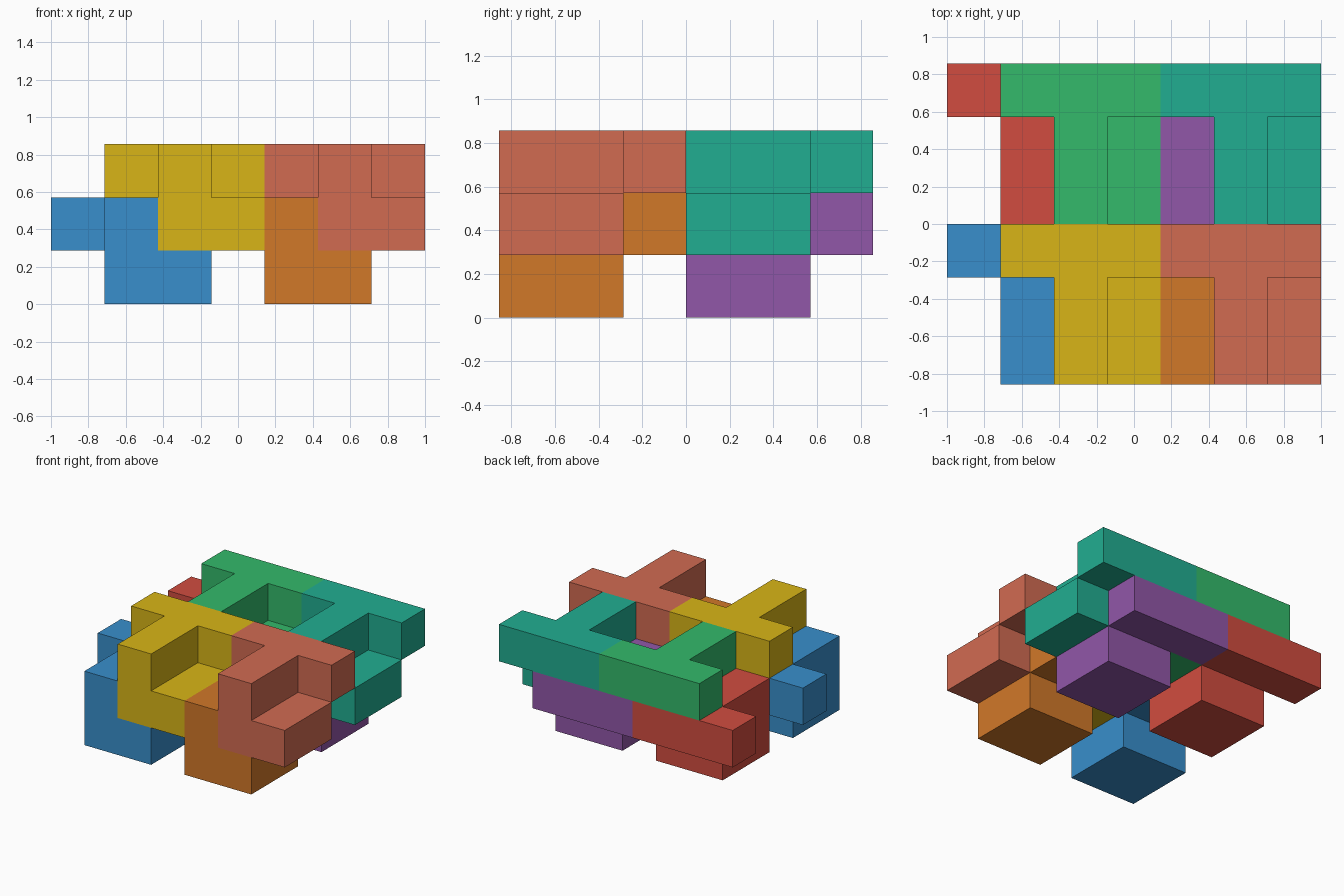
import bpy, bmesh
from mathutils import Color, Vector

if "Cube" in bpy.data.objects:
    bpy.data.objects.remove(bpy.data.objects["Cube"])

U = 2 / 7                                   # edge of one cube cell
ORIGIN = Vector((-1, -3 * U, 0))

# One puzzle piece: T-shaped top (bar and stem) over a 2 x 2 foot
CELLS = {(0, 2, 1), (1, 2, 1), (2, 2, 1),
         (1, 0, 1), (1, 1, 1),
         (1, 0, 0), (2, 0, 0), (1, 1, 0), (2, 1, 0)}


def piece_mesh(name):
    """Outer skin of the cells, with coplanar faces merged."""
    bm = bmesh.new()
    for cell in CELLS:
        for axis in range(3):
            for side in (0, 1):
                near = list(cell)
                near[axis] += 2 * side - 1
                if tuple(near) in CELLS:
                    continue
                b, c = (axis + 1) % 3, (axis + 2) % 3
                corners = []
                for s, t in ((0, 0), (1, 0), (1, 1), (0, 1)):
                    p = Vector(cell)
                    p[axis] += side
                    p[b] += s
                    p[c] += t
                    corners.append(bm.verts.new(p * U))
                bm.faces.new(corners if side else corners[::-1])
    bmesh.ops.remove_doubles(bm, verts=bm.verts, dist=1e-4)
    bmesh.ops.dissolve_limit(bm, angle_limit=0.01, verts=bm.verts, edges=bm.edges)
    mesh = bpy.data.meshes.new(name)
    bm.to_mesh(mesh)
    bm.free()
    return mesh


# Interlocking pieces: sRGB colour, then column, row and layer in the tiling
PIECES = {
    "blue": ((0.22, 0.56, 0.80), (0, 0, 0)),
    "orange": ((0.82, 0.47, 0.16), (1, 0, 0)),
    "red": ((0.82, 0.30, 0.25), (0, 1, 0)),
    "purple": ((0.57, 0.34, 0.66), (1, 1, 0)),
    "yellow": ((0.85, 0.71, 0.09), (0, 0, 1)),
    "coral": ((0.82, 0.42, 0.32), (1, 0, 1)),
    "green": ((0.20, 0.73, 0.42), (0, 1, 1)),
    "teal": ((0.13, 0.68, 0.57), (1, 1, 1)),
}

for colour, (rgb, (col, row, layer)) in PIECES.items():
    name = colour + "_puzzle_piece"
    mesh = piece_mesh(name)
    mat = bpy.data.materials.new(colour)
    mat.diffuse_color = (*Color(rgb).from_srgb_to_scene_linear(), 1)
    mat.use_nodes = True
    mat.node_tree.nodes["Principled BSDF"].inputs["Base Color"].default_value = mat.diffuse_color
    mesh.materials.append(mat)
    obj = bpy.data.objects.new(name, mesh)
    # each upper layer steps one cell sideways
    obj.location = ORIGIN + Vector((3 * col + layer, 3 * row, layer)) * U
    bpy.context.collection.objects.link(obj)
